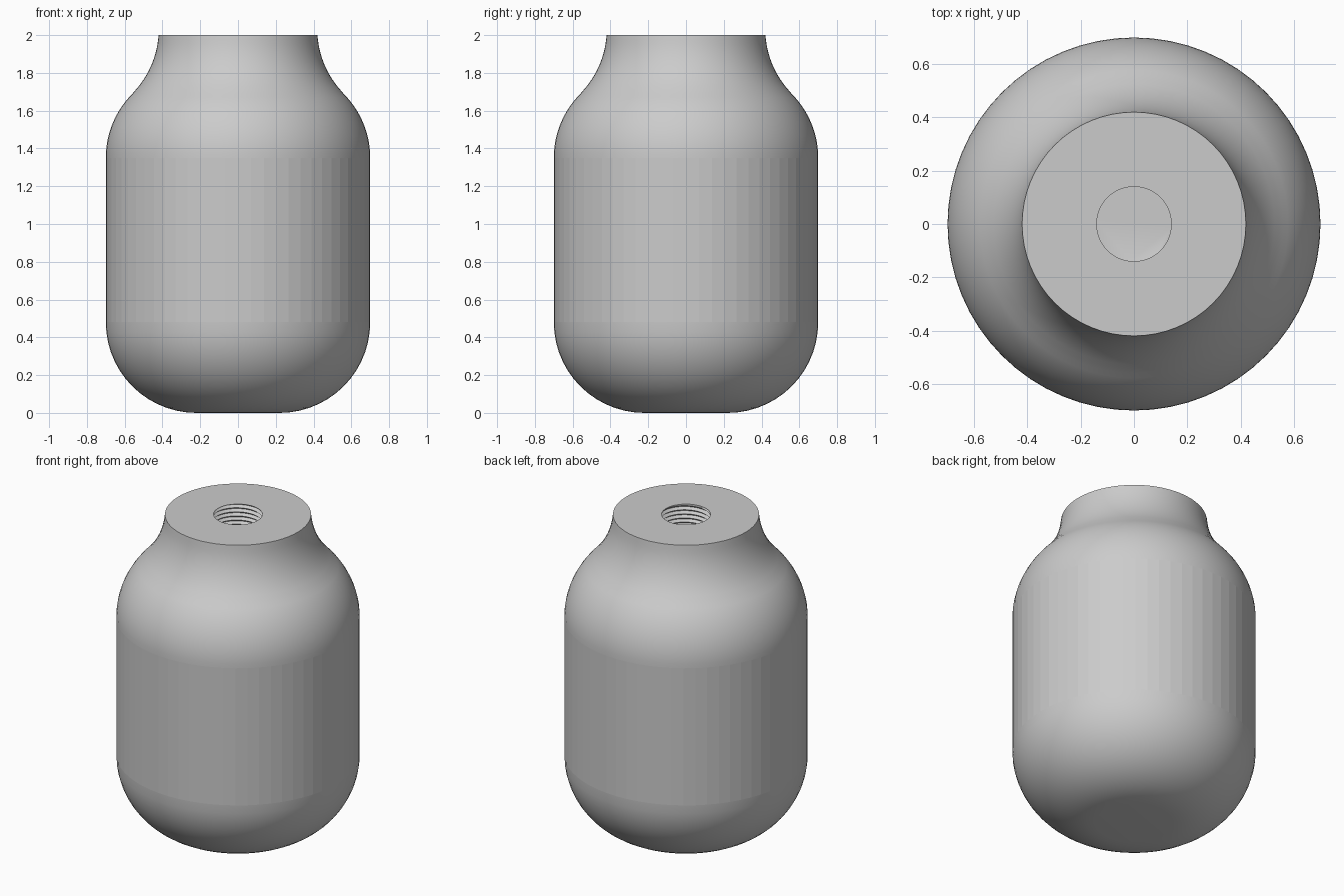
import bpy, bmesh
from math import sin, cos, pi, radians

if "Cube" in bpy.data.objects:
    bpy.data.objects.remove(bpy.data.objects["Cube"], do_unlink=True)

SEG = 64
BORE, GROOVE, PITCH, DEPTH, TOP = 0.14, 0.016, 0.026, 0.5, 2.0


def arc(cx, cz, radius, start, end, steps=14):
    """Profile points (radius, height) along an arc, angles in degrees."""
    angles = [radians(start + (end - start) * i / steps) for i in range(steps + 1)]
    return [(cx + radius * cos(a), cz + radius * sin(a)) for a in angles]


def skin(bm, rows):
    for low, high in zip(rows, rows[1:]):
        for i in range(len(low) - 1):
            bm.faces.new((low[i], low[i + 1], high[i + 1], high[i]))


def point(bm, r, z, turn):
    return bm.verts.new((r * cos(turn * 2 * pi), r * sin(turn * 2 * pi), z))


bm = bmesh.new()
turns = [i / SEG for i in range(SEG + 1)]

# Outer shell: rounded base, straight wall, rounded shoulder, flared neck, rim
profile = arc(0.22, 0.48, 0.48, -90, 0) + arc(0.22, 1.35, 0.48, 0, 45)
profile += arc(0.9, 2.03, 0.48, 225, 183.6)[1:]
profile[-1] = (0.42, TOP)
profile.append((BORE, TOP))
shell = [[point(bm, r, z, t) for t in turns] for r, z in profile]
skin(bm, shell)
bm.faces.new(shell[0][:-1][::-1])

# Threaded bore: alternating crests and roots along a helix, trimmed at both ends
floor = TOP - DEPTH
rows = []
for k in range(int(2 * DEPTH / PITCH) + 3, -4, -1):
    row = []
    for t in turns:
        z = floor + (k / 2 + t) * PITCH
        inside = floor < z < TOP
        r = BORE + (GROOVE if k % 2 and inside else 0)
        row.append(point(bm, r, min(max(z, floor), TOP), t))
    rows.append(row)
skin(bm, rows)
bm.faces.new([point(bm, BORE, floor, t) for t in turns[:-1]])

bmesh.ops.remove_doubles(bm, verts=bm.verts, dist=0.0001)
bmesh.ops.recalc_face_normals(bm, faces=bm.faces)

mesh = bpy.data.meshes.new("threaded_knob")
bm.to_mesh(mesh)
bm.free()
knob = bpy.data.objects.new("threaded_knob", mesh)
bpy.context.collection.objects.link(knob)

# Plain grey finish
grey = bpy.data.materials.new("plain_grey")
grey.use_nodes = True
colour = (0.6, 0.6, 0.6, 1)
grey.diffuse_color = colour
grey.node_tree.nodes["Principled BSDF"].inputs["Base Color"].default_value = colour
mesh.materials.append(grey)

# Smooth curves, with the straight wall left faceted
bpy.context.view_layer.objects.active = knob
knob.select_set(True)
bpy.ops.object.shade_smooth_by_angle(angle=radians(30))
for face in mesh.polygons:
    if 0.5 < face.center.z < 1.3 and face.center.xy.length > 0.5:
        face.use_smooth = False
